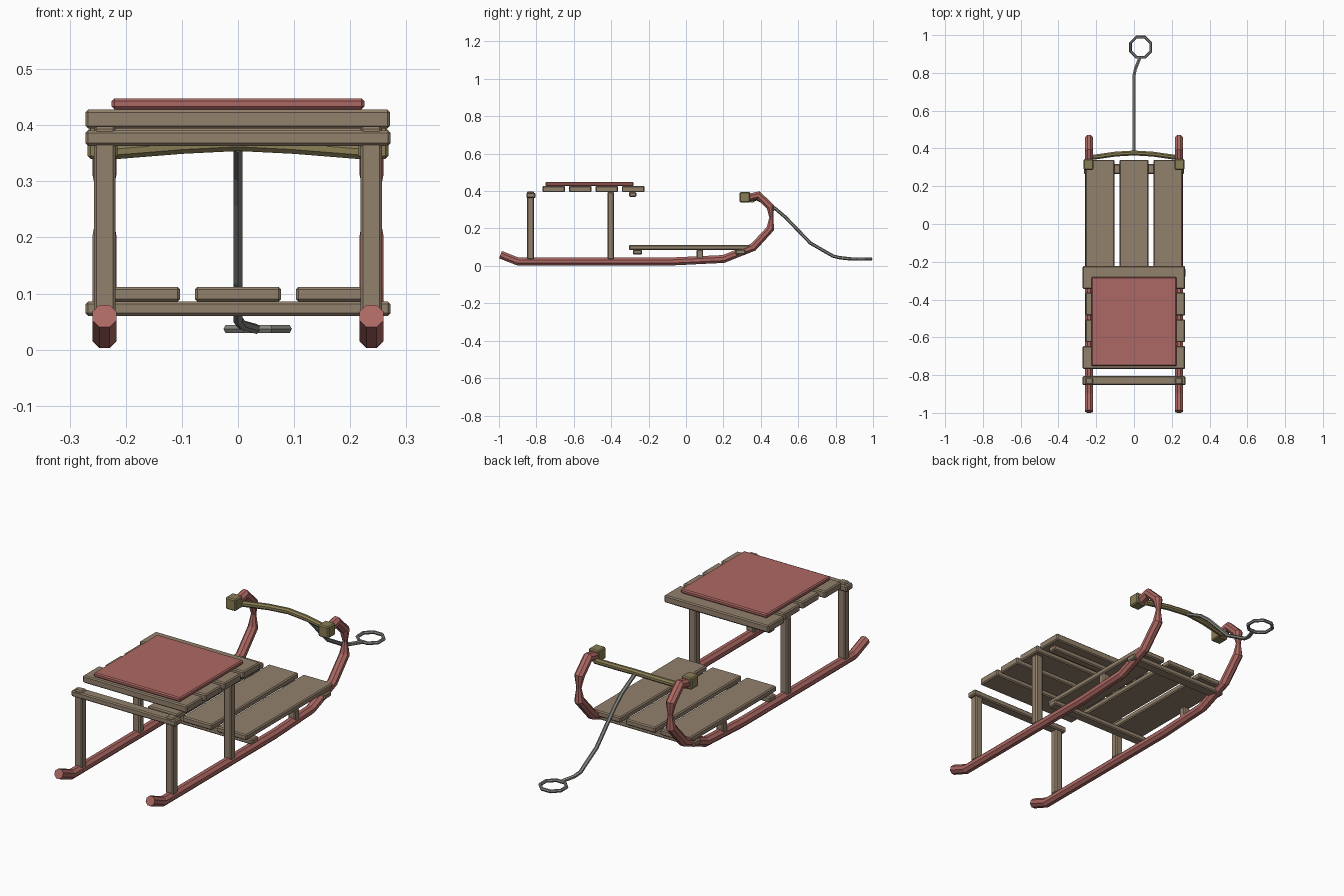
import bpy, bmesh, math
from mathutils import Vector

old = bpy.data.objects.get("Cube")
if old:
    bpy.data.objects.remove(old, do_unlink=True)


def material(name, rgb):
    m = bpy.data.materials.new(name)
    m.use_nodes = True
    m.diffuse_color = (*rgb, 1)
    m.node_tree.nodes["Principled BSDF"].inputs["Base Color"].default_value = (*rgb, 1)
    return m


WOOD = material("weathered wood", (0.29, 0.22, 0.15))
RED = material("faded red", (0.42, 0.14, 0.125))
OLIVE = material("olive brass", (0.25, 0.21, 0.09))
GREY = material("grey rope", (0.24, 0.24, 0.22))


def finish(bm, name, mat):
    bmesh.ops.recalc_face_normals(bm, faces=bm.faces)
    mesh = bpy.data.meshes.new(name)
    bm.to_mesh(mesh)
    bm.free()
    mesh.materials.append(mat)
    obj = bpy.data.objects.new(name, mesh)
    bpy.context.collection.objects.link(obj)
    return obj


def box(name, x, y, z, mat=WOOD, bevel=0.005):
    """Chamfered block given by its (min, max) range on each axis."""
    bm = bmesh.new()
    bmesh.ops.create_cube(bm, size=1)
    for v in bm.verts:
        v.co = [(lo + hi) / 2 + c * (hi - lo) for c, (lo, hi) in zip(v.co, (x, y, z))]
    obj = finish(bm, name, mat)
    mod = obj.modifiers.new("chamfer", 'BEVEL')
    mod.width, mod.segments = bevel, 1
    return obj


def tube(name, path, radius, mat, sides=8, pinch={}):
    """Faceted tube swept along a path, narrowed at the pinch points."""
    pts = [Vector(p) for p in path]
    bm = bmesh.new()
    rings = []
    for i, p in enumerate(pts):
        into = (p - pts[i - 1]).normalized() if i else Vector()
        out = (pts[i + 1] - p).normalized() if i + 1 < len(pts) else Vector()
        t = (into + out).normalized()
        up = Vector((0, 0, 1)) if abs(t.x) > 0.7 else Vector((1, 0, 0))
        u = (up - t * up.dot(t)).normalized()
        w = t.cross(u)
        r = radius * pinch.get(i, 1)
        angles = [math.tau * (k + 0.5) / sides for k in range(sides)]
        rings.append([bm.verts.new(p + r * (u * math.cos(a) + w * math.sin(a)))
                      for a in angles])
    for a, b in zip(rings, rings[1:]):
        for k in range(sides):
            j = (k + 1) % sides
            bm.faces.new((a[k], a[j], b[j], b[k]))
    bm.faces.new(rings[0])
    bm.faces.new(rings[-1])
    return finish(bm, name, mat)


# Runners, posts and handle blocks on both sides
runner = [(-0.992, 0.06), (-0.9, 0.024), (-0.07, 0.024), (0.2, 0.037), (0.36, 0.1),
          (0.452, 0.2), (0.456, 0.26), (0.452, 0.315), (0.388, 0.378), (0.335, 0.365)]
for side, s in (("left", 1), ("right", -1)):
    tube(side + "_runner", [(s * 0.238, y, z) for y, z in runner], 0.023, RED,
         pinch={6: 0.5})

    def span(a, b):
        return sorted((s * a, s * b))

    box(side + "_front_post", span(0.218, 0.257), (-0.85, -0.813), (0.035, 0.398))
    box(side + "_seat_post", span(0.218, 0.257), (-0.42, -0.385), (0.035, 0.396))
    box(side + "_deck_block", span(0.22, 0.256), (0.057, 0.092), (0.035, 0.087))
    box(side + "_handle_block", span(0.215, 0.268), (0.287, 0.343), (0.34, 0.395), OLIVE)

# Crossbars
for name, half, y, z in (
        ("front_crossbar", 0.272, (-0.853, -0.805), (0.363, 0.391)),
        ("seat_crossbar", 0.25, (-0.305, -0.265), (0.369, 0.395)),
        ("deck_front_crossbar", 0.272, (-0.283, -0.235), (0.06, 0.086)),
        ("deck_back_crossbar", 0.265, (0.265, 0.318), (0.06, 0.086))):
    box(name, (-half, half), y, z)

# Seat slats and cushion
for i in range(4):
    y = -0.767 + i * 0.1412
    left_end = -0.256 if i in (1, 2) else -0.272
    box(f"seat_slat_{i + 1}", (left_end, 0.271), (y, y + 0.121), (0.394, 0.428))
box("seat_cushion", (-0.225, 0.225), (-0.752, -0.28), (0.428, 0.448), RED)

# Deck boards
for i, x in enumerate((-0.18, 0, 0.18)):
    box(f"deck_board_{i + 1}", (x - 0.077, x + 0.077), (-0.305, 0.34), (0.085, 0.112))

# Bowed handle bar
tube("handle_bar", [(-0.225, 0.352, 0.352), (-0.1, 0.37, 0.362), (0, 0.376, 0.367),
                    (0.1, 0.37, 0.362), (0.225, 0.352, 0.352)], 0.014, OLIVE)

# Pull rope and its ring
tube("pull_rope", [(0, 0.378, 0.36), (0, 0.475, 0.308), (0, 0.53, 0.262),
                   (0, 0.665, 0.122), (0, 0.785, 0.053), (0.007, 0.82, 0.044),
                   (0.033, 0.885, 0.037)], 0.009, GREY, 6)
bpy.ops.mesh.primitive_torus_add(major_segments=8, minor_segments=6, major_radius=0.058,
                                 minor_radius=0.008, location=(0.035, 0.936, 0.037),
                                 rotation=(0, 0, math.pi / 8))
ring = bpy.context.object
ring.name = "pull_ring"
ring.data.materials.append(GREY)
